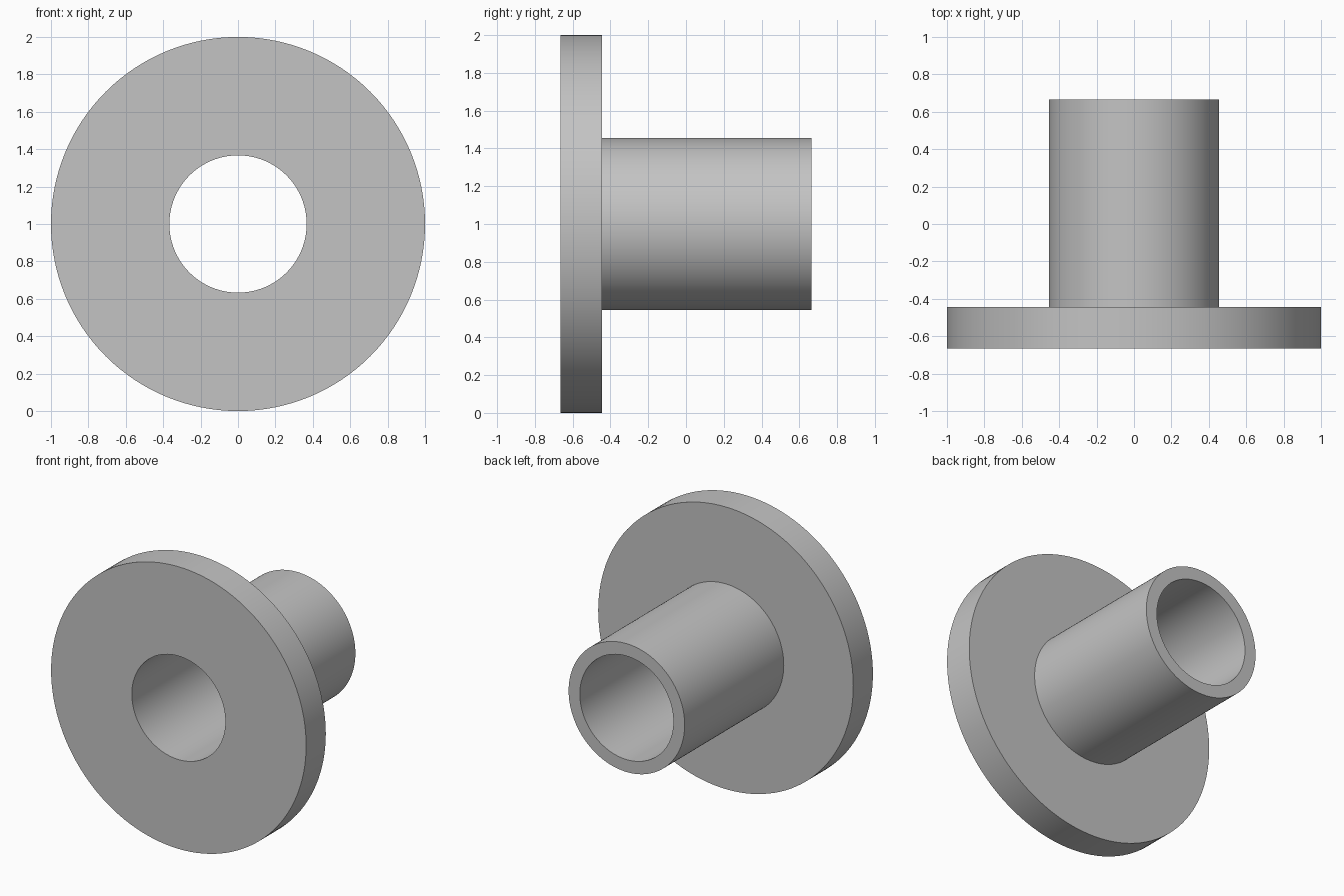
import bpy
import bmesh
from math import radians, tau
from mathutils import Vector

cube = bpy.data.objects.get("Cube")
if cube:
    bpy.data.objects.remove(cube, do_unlink=True)

SEGMENTS = 128
FLANGE_R, TUBE_R, BORE_R = 1.0, 0.455, 0.367
FRONT, SHOULDER, BACK = -0.665, -0.445, 0.665

grey = bpy.data.materials.new("plain_grey")
grey.use_nodes = True
colour = (0.55, 0.55, 0.55, 1)
grey.diffuse_color = colour
grey.node_tree.nodes["Principled BSDF"].inputs["Base Color"].default_value = colour

# Closed section of the bushing as (radius, y), turned about the y axis
section = [
    (BORE_R, FRONT), (FLANGE_R, FRONT), (FLANGE_R, SHOULDER),
    (TUBE_R, SHOULDER), (TUBE_R, BACK), (BORE_R, BACK),
]
bm = bmesh.new()
ring = [bm.verts.new((r, y, 0)) for r, y in section]
edges = [bm.edges.new((a, b)) for a, b in zip(ring, ring[1:] + ring[:1])]
bmesh.ops.spin(bm, geom=ring + edges, cent=Vector(), axis=(0, 1, 0),
               angle=tau, steps=SEGMENTS, use_merge=True)
bmesh.ops.remove_doubles(bm, verts=bm.verts, dist=0.0001)
bmesh.ops.recalc_face_normals(bm, faces=bm.faces)

mesh = bpy.data.meshes.new("flanged_bushing")
bm.to_mesh(mesh)
bm.free()
mesh.materials.append(grey)
bushing = bpy.data.objects.new("flanged_bushing", mesh)
bushing.location.z = FLANGE_R
bpy.context.collection.objects.link(bushing)

# Smooth round walls with crisp rims
bpy.ops.object.select_all(action="DESELECT")
bushing.select_set(True)
bpy.context.view_layer.objects.active = bushing
bpy.ops.object.shade_smooth_by_angle(angle=radians(30))
